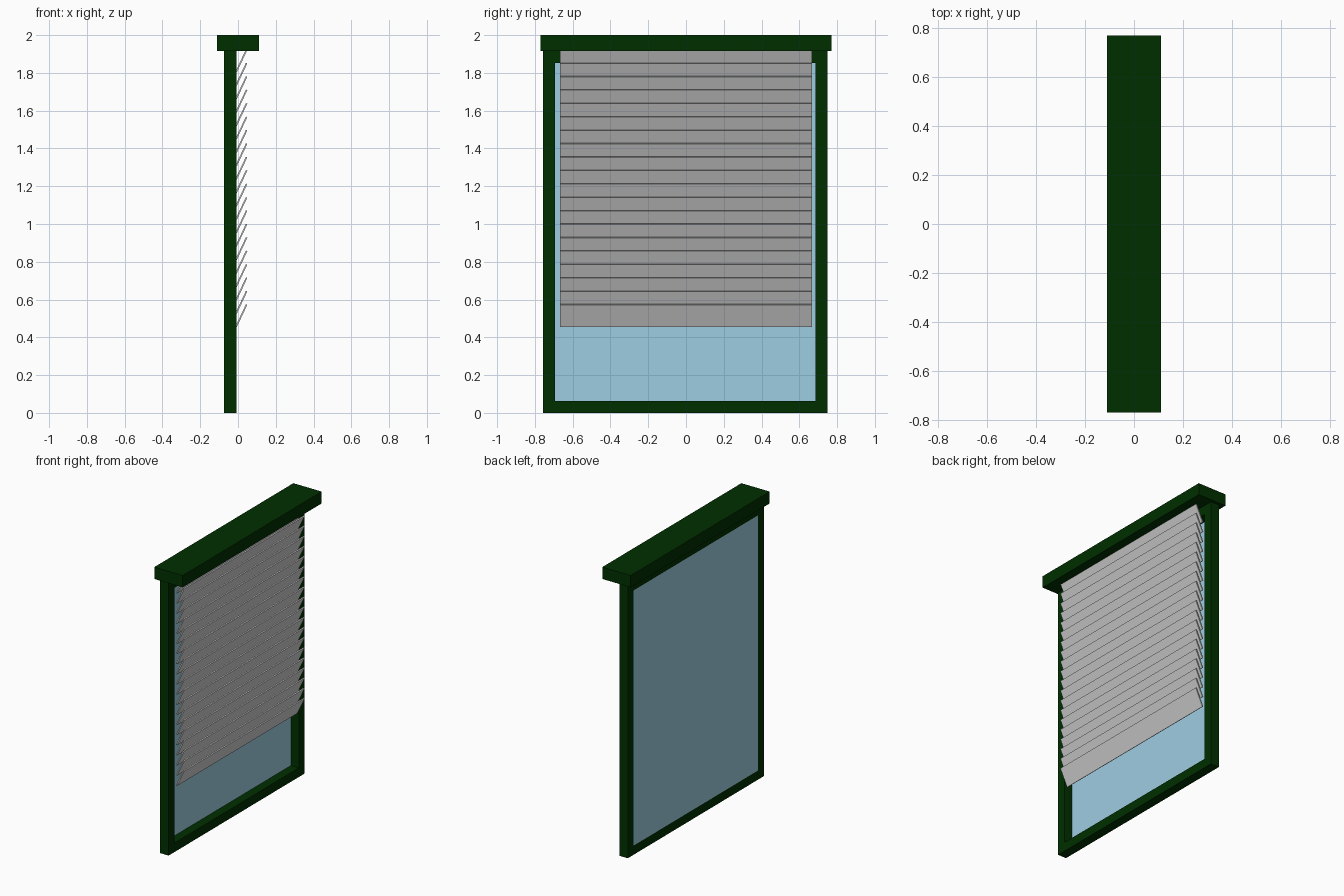
import bpy, math
from mathutils import Matrix, Vector
import bmesh

if "Cube" in bpy.data.objects:
    bpy.data.objects.remove(bpy.data.objects["Cube"])


def material(name, rgb):
    m = bpy.data.materials.new(name)
    m.diffuse_color = (*rgb, 1.0)
    m.use_nodes = True
    m.node_tree.nodes["Principled BSDF"].inputs["Base Color"].default_value = m.diffuse_color
    return m


GREEN = material("dark green", (0.0, 0.028, 0.0))
GLASS = material("pale blue glass", (0.34, 0.61, 0.76))
GREY = material("slat grey", (0.66, 0.66, 0.66))


def box(name, lo, hi, mat, tilt=0.0):
    """Box between two corners, turned about the y axis through its centre."""
    lo, hi = Vector(lo), Vector(hi)
    bm = bmesh.new()
    bmesh.ops.create_cube(bm, size=1.0)
    size = hi - lo
    bm.transform(Matrix.Rotation(tilt, 4, 'Y') @ Matrix.Diagonal((*size, 1.0)))
    mesh = bpy.data.meshes.new(name)
    bm.to_mesh(mesh)
    bm.free()
    mesh.materials.append(mat)
    ob = bpy.data.objects.new(name, mesh)
    ob.location = (lo + hi) / 2
    bpy.context.collection.objects.link(ob)
    return ob


# Window frame: two jambs and two rails, butted together
X0, X1 = -0.073, -0.008
Y0, Y1 = -0.757, 0.749
BAR, TOP = 0.064, 1.917
box("front_jamb", (X0, Y0, 0), (X1, Y0 + BAR, TOP), GREEN)
box("back_jamb", (X0, Y1 - BAR, 0), (X1, Y1, TOP), GREEN)
box("bottom_rail", (X0, Y0 + BAR, 0), (X1, Y1 - BAR, BAR), GREEN)
box("top_rail", (X0, Y0 + BAR, TOP - BAR), (X1, Y1 - BAR, TOP), GREEN)

# Glass pane, flush with the rear of the frame
box("glass_pane", (X0, Y0 + BAR, BAR), (X0 + 0.003, Y1 - BAR, TOP - BAR), GLASS)

# Blind housing on top
box("blind_housing", (-0.11, -0.77, TOP), (0.11, 0.77, 2.0), GREEN)

# Tilted slats, lower edge against the frame and upper edge outwards
LENGTH, THICK, PITCH = 0.13, 0.008, 0.071
TILT = math.atan2(0.055, 0.117)
for i in range(20):
    z = 0.515 + i * PITCH
    x = 0.018
    box(f"slat_{i + 1:02d}", (x - THICK / 2, -0.667, z - LENGTH / 2),
        (x + THICK / 2, 0.667, z + LENGTH / 2), GREY, TILT)
